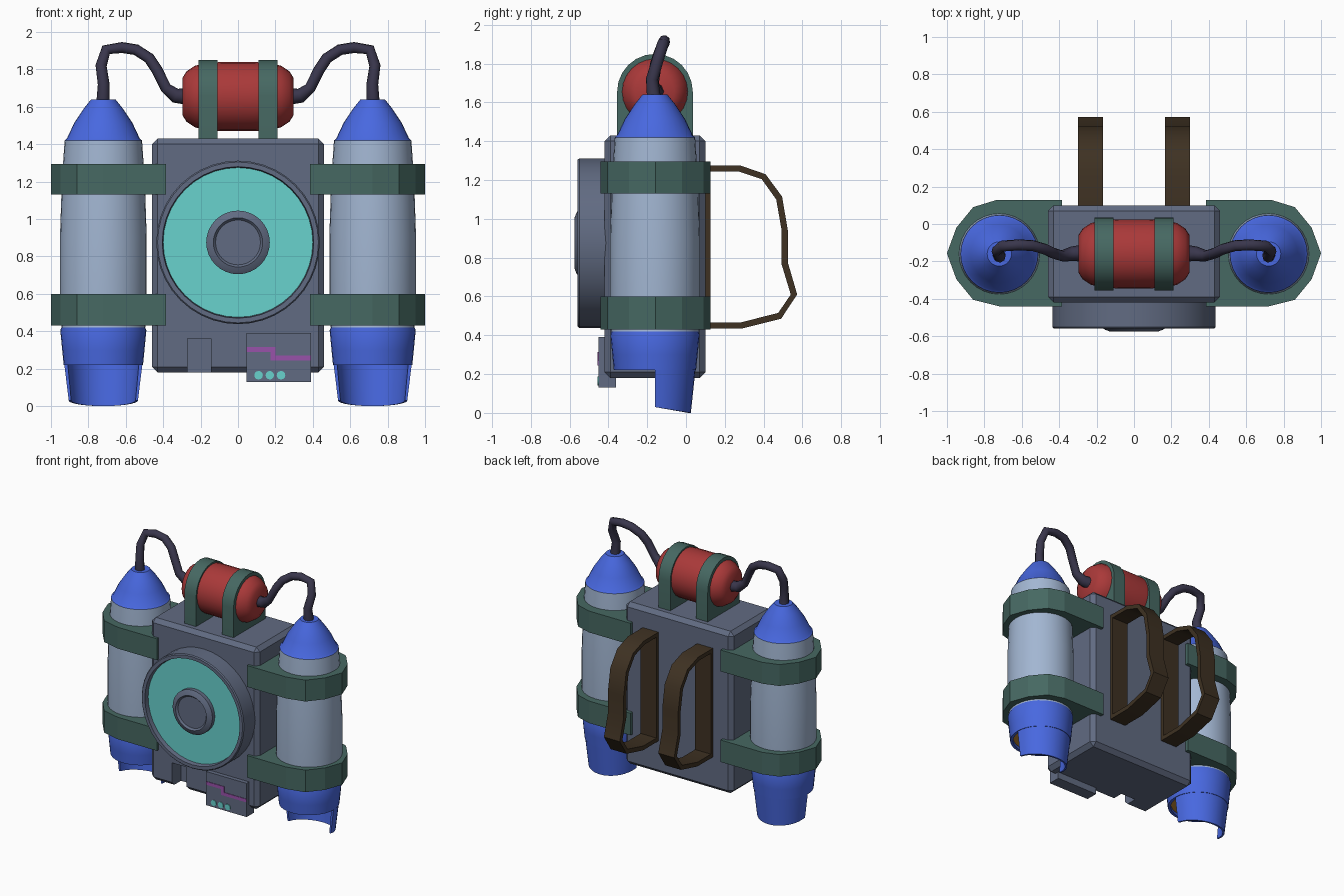
import bpy, bmesh, math
from mathutils import Matrix, Vector

if "Cube" in bpy.data.objects:
    bpy.data.objects.remove(bpy.data.objects["Cube"])


def mat(name, r, g, b):
    m = bpy.data.materials.new(name)
    lin = [((c / 255 + 0.055) / 1.055) ** 2.4 for c in (r, g, b)]
    m.diffuse_color = (*lin, 1)
    m.use_nodes = True
    m.node_tree.nodes["Principled BSDF"].inputs["Base Color"].default_value = m.diffuse_color
    return m


GREY = mat("slate_grey", 97, 107, 130)
TEAL = mat("teal", 104, 210, 206)
BLUE = mat("blue", 72, 104, 224)
STEEL = mat("pale_steel", 162, 182, 210)
GREEN = mat("dark_green", 70, 104, 98)
RED = mat("red", 170, 57, 57)
HOSE = mat("hose_purple", 57, 54, 76)
BROWN = mat("strap_brown", 62, 49, 34)
PURPLE = mat("purple", 152, 82, 170)
ORANGE = mat("orange", 200, 142, 55)


def finish(name, bm, mats, angle=None):
    bmesh.ops.remove_doubles(bm, verts=bm.verts, dist=1e-5)
    bmesh.ops.recalc_face_normals(bm, faces=bm.faces)
    me = bpy.data.meshes.new(name)
    bm.to_mesh(me)
    bm.free()
    for m in mats:
        me.materials.append(m)
    ob = bpy.data.objects.new(name, me)
    bpy.context.collection.objects.link(ob)
    if angle:
        bpy.ops.object.select_all(action='DESELECT')
        ob.select_set(True)
        bpy.context.view_layer.objects.active = ob
        bpy.ops.object.shade_smooth_by_angle(angle=math.radians(angle))
    return ob


def box(name, lo, hi, m, bevel=0):
    bm = bmesh.new()
    lo, hi = Vector(lo), Vector(hi)
    bmesh.ops.create_cube(bm, size=1, matrix=Matrix.Translation((lo + hi) / 2) @ Matrix.Diagonal((*(hi - lo), 1)))
    if bevel:
        bmesh.ops.bevel(bm, geom=bm.edges[:], offset=bevel, segments=1, affect='EDGES')
    return finish(name, bm, [m])


def lathe(name, prof, mats, loc, rot=Matrix(), segs=32, arc=2 * math.pi, colour=None, closed=False, dip=0):
    """Spin (radius, height) points about the local z axis."""
    bm = bmesh.new()
    M = Matrix.Translation(loc) @ rot
    full = arc > 6.28
    rings = []
    for i in range(segs if full else segs + 1):
        a = arc * i / segs
        rings.append([bm.verts.new(M @ Vector((r * math.cos(a), r * math.sin(a),
                      h - (dip * math.sin(a) if h < 0.05 else 0)))) for r, h in prof])
    n = len(prof)
    for i in range(segs):
        A, B = rings[i], rings[(i + 1) % len(rings)]
        for k in range(n if closed else n - 1):
            f = bm.faces.new((A[k], B[k], B[(k + 1) % n], A[(k + 1) % n]))
            f.material_index = colour[k] if colour else 0
    if not full:
        bm.faces.new(rings[0])
        bm.faces.new(rings[-1])
    bmesh.ops.dissolve_degenerate(bm, edges=bm.edges[:], dist=1e-6)
    return finish(name, bm, mats, 35)


def prism(name, pts, lo, hi, axis, m, angle=None):
    """Extrude a 2D outline along x (outline is y,z) or z (outline is x,y)."""
    bm = bmesh.new()
    place = (lambda p, t: (t, *p)) if axis == 'x' else (lambda p, t: (*p, t))
    a = [bm.verts.new(place(p, lo)) for p in pts]
    b = [bm.verts.new(place(p, hi)) for p in pts]
    bm.faces.new(a)
    bm.faces.new(b)
    for i in range(len(pts)):
        j = (i + 1) % len(pts)
        bm.faces.new((a[i], a[j], b[j], b[i]))
    return finish(name, bm, [m], angle)


FRONT = Matrix.Rotation(math.pi / 2, 4, 'X')   # local z -> -y
SIDE = Matrix.Rotation(math.pi / 2, 4, 'Y')    # local z -> x

# Main housing with a small slot cut in its lower front edge
body = box("body", (-0.46, -0.42, 0.18), (0.46, 0.10, 1.43), GREY, 0.03)
slot = box("slot_cutter", (-0.27, -0.6, 0.0), (-0.145, -0.31, 0.36), GREY)
slot.hide_render = True
mod = body.modifiers.new("slot", 'BOOLEAN')
mod.operation, mod.object, mod.solver = 'DIFFERENCE', slot, 'EXACT'
bpy.context.view_layer.objects.active = body
bpy.ops.object.modifier_apply(modifier=mod.name)
bpy.data.objects.remove(slot)

# Round dial: raised rim, recessed teal face, central hub
lathe("dial", [(0, 0.38), (0.437, 0.38), (0.437, 0.55), (0.43, 0.558), (0.405, 0.558), (0.40, 0.525), (0, 0.525)],
      [GREY, TEAL], (0, 0, 0.875), FRONT, 40, colour=[0, 0, 0, 0, 0, 1])
lathe("dial_hub", [(0.17, 0.52), (0.17, 0.555), (0.155, 0.565), (0.132, 0.574), (0.12, 0.56), (0, 0.56)],
      [GREY], (0, 0, 0.875), FRONT)

# Control panel with trace line and lamps
box("control_panel", (0.045, -0.452, 0.13), (0.39, -0.36, 0.39), GREY)
for i, (x0, x1, z0, z1) in enumerate([(0.045, 0.20, 0.29, 0.315), (0.175, 0.20, 0.245, 0.29), (0.20, 0.39, 0.245, 0.27)]):
    box(f"trace_line_{i}", (x0, -0.456, z0), (x1, -0.451, z1), PURPLE)
for i in range(3):
    lathe(f"panel_lamp_{i}", [(0.023, 0.45), (0.023, 0.457), (0, 0.457)], [TEAL],
          (0.11 + 0.06 * i, 0, 0.165), FRONT, 12)

# Red reservoir lying across the top
half = [(0.185, 0.08), (0.18, 0.16), (0.165, 0.23), (0.135, 0.275), (0.10, 0.297), (0, 0.297)]
lathe("reservoir", [(r, -h) for r, h in reversed(half)] + half, [RED], (0, -0.16, 1.655), SIDE, 24)

arch = [(0.035, 1.40)] + [(-0.16 + 0.195 * math.cos(a), 1.655 + 0.195 * math.sin(a))
                          for a in [math.pi * i / 12 for i in range(13)]] + [(-0.355, 1.40)]

# Carrying loop outline (y, z), outer then inner
outer = [(0.09, 1.275), (0.28, 1.275), (0.41, 1.23), (0.495, 1.115), (0.525, 0.94), (0.525, 0.775),
         (0.573, 0.61), (0.49, 0.485), (0.29, 0.435), (0.09, 0.435)]
inner = [(0.125, 1.245), (0.27, 1.245), (0.39, 1.205), (0.465, 1.10), (0.493, 0.94), (0.493, 0.765),
         (0.54, 0.61), (0.475, 0.515), (0.285, 0.467), (0.125, 0.467)]


def loop_handle(name, x0, x1):
    bm = bmesh.new()
    rows = [[bm.verts.new((x, *p)) for p in pts] for x, pts in
            ((x0, outer), (x1, outer), (x1, inner), (x0, inner))]
    n = len(outer)
    for k in range(4):
        A, B = rows[k], rows[(k + 1) % 4]
        for i in range(n):
            j = (i + 1) % n
            bm.faces.new((A[i], A[j], B[j], B[i]))
    return finish(name, bm, [BROWN], 40)


def hose(name, s):
    pts = [(0.27, -0.155, 1.655, 1.5), (0.335, -0.16, 1.66, 1.3), (0.385, -0.17, 1.70, 1), (0.435, -0.155, 1.80, 1),
           (0.475, -0.135, 1.86, 1), (0.545, -0.115, 1.905, 1), (0.62, -0.112, 1.917, 1), (0.705, -0.118, 1.905, 1),
           (0.732, -0.145, 1.82, 1), (0.718, -0.175, 1.72, 1.05), (0.722, -0.165, 1.62, 1.2)]
    cu = bpy.data.curves.new(name, 'CURVE')
    cu.dimensions = '3D'
    cu.bevel_depth, cu.bevel_resolution, cu.use_fill_caps = 0.03, 2, True
    sp = cu.splines.new('POLY')
    sp.points.add(len(pts) - 1)
    for p, (x, y, z, r) in zip(sp.points, pts):
        p.co, p.radius = (s * x, y, z, 1), r
    sp.use_smooth = True
    cu.materials.append(HOSE)
    bpy.context.collection.objects.link(bpy.data.objects.new(name, cu))


# Tank profile: orange underside, blue collar, steel barrel, blue nose
tank = [(0, 0.24), (0.19, 0.24), (0.192, 0.22), (0.212, 0.22), (0.22, 0.30), (0.23, 0.405), (0.224, 0.42),
        (0.232, 0.60), (0.232, 0.90), (0.222, 1.20), (0.207, 1.42), (0.195, 1.43), (0.155, 1.515),
        (0.105, 1.59), (0.065, 1.64), (0, 1.64)]
tank_col = [1, 0, 0, 0, 0, 0, 2, 2, 2, 2, 0, 0, 0, 0, 0]

# Clamp outline (x, y) around the tank and into the housing
clamp = [(0.385, 0.127), (0.74, 0.127), (0.86, 0.09), (0.95, -0.02), (1.0, -0.157), (0.95, -0.295),
         (0.86, -0.405), (0.72, -0.44), (0.385, -0.44)]

# Mirrored parts
for s, side in ((1, "right"), (-1, "left")):
    c = (s * 0.72, -0.16, 0)
    lathe(f"tank_{side}", tank, [BLUE, ORANGE, STEEL], c, colour=tank_col)
    lathe(f"nozzle_guard_{side}", [(0.209, 0.225), (0.185, 0.03), (0.172, 0.03), (0.19, 0.225)],
          [BLUE], c, segs=16, arc=math.pi, closed=True, dip=0.03)
    for level, z0, z1 in (("upper", 1.13, 1.295), ("lower", 0.43, 0.60)):
        prism(f"{level}_clamp_{side}", [(s * x, y) for x, y in clamp], z0, z1, 'z', GREEN)
    prism(f"reservoir_bracket_{side}", arch, s * 0.11, s * 0.21, 'x', GREEN, 35)
    loop_handle(f"carry_loop_{side}", s * 0.165, s * 0.30)
    hose(f"hose_{side}", s)
